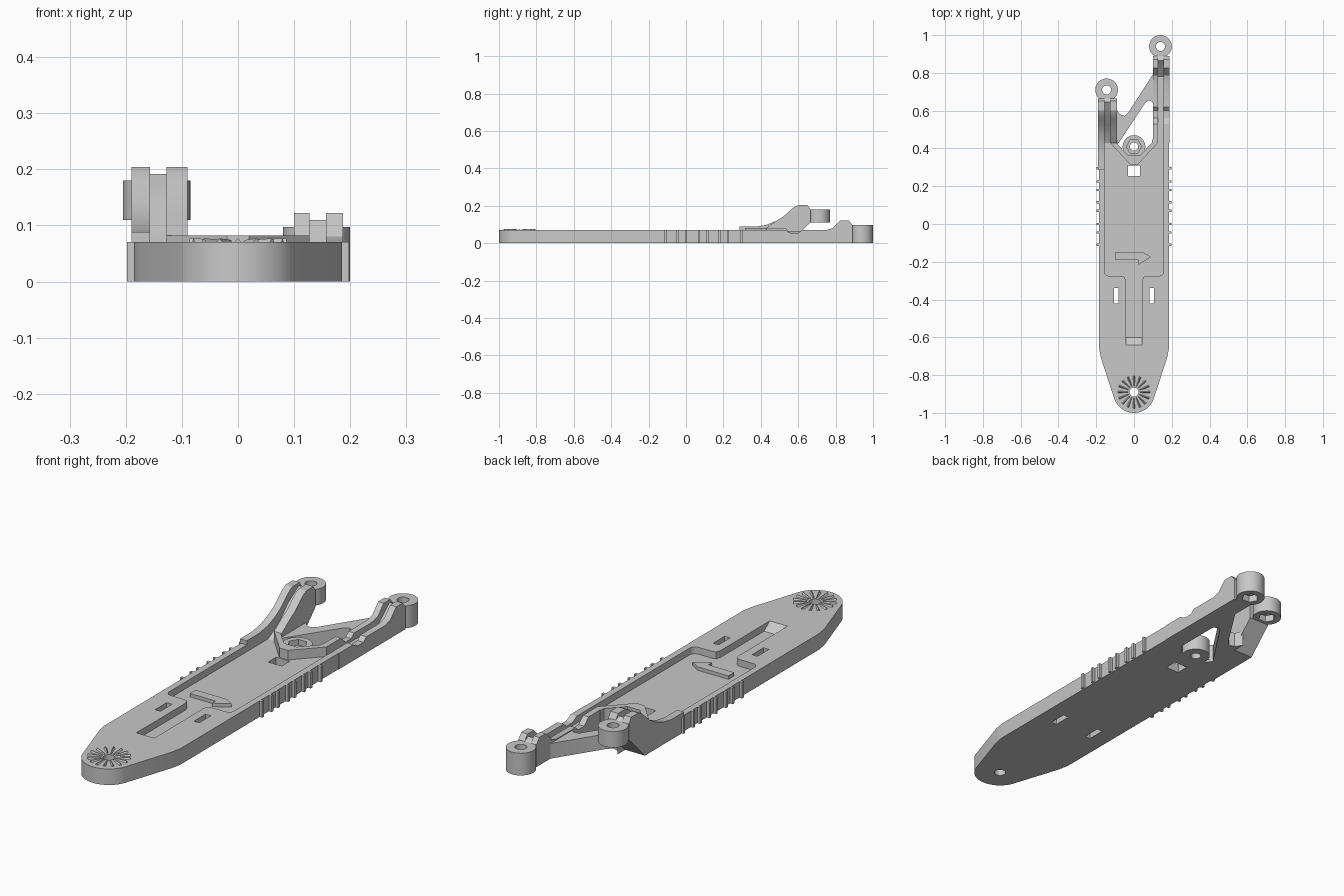
import bpy, bmesh
from math import sin, cos, pi, radians
from mathutils import Matrix

if "Cube" in bpy.data.objects:
    bpy.data.objects.remove(bpy.data.objects["Cube"])

grey = bpy.data.materials.new("light_grey")
grey.use_nodes = True
grey.diffuse_color = (0.58, 0.58, 0.58, 1)
grey.node_tree.nodes["Principled BSDF"].inputs["Base Color"].default_value = grey.diffuse_color


def finish(name, bm):
    bmesh.ops.recalc_face_normals(bm, faces=bm.faces)
    me = bpy.data.meshes.new(name)
    bm.to_mesh(me)
    bm.free()
    me.materials.append(grey)
    ob = bpy.data.objects.new(name, me)
    bpy.context.collection.objects.link(ob)
    return ob


def extrude(bm, points, offset):
    face = bm.faces.new([bm.verts.new(p) for p in points])
    new = bmesh.ops.extrude_face_region(bm, geom=[face])["geom"]
    verts = [v for v in new if isinstance(v, bmesh.types.BMVert)]
    bmesh.ops.translate(bm, verts=verts, vec=offset)


def slab(name, outline, z0, z1):
    """Plan outline raised from z0 to z1."""
    bm = bmesh.new()
    extrude(bm, [(x, y, z0) for x, y in outline], (0, 0, z1 - z0))
    return finish(name, bm)


def strip(name, x0, x1, profile):
    """Side profile (y, z) carried across from x0 to x1."""
    bm = bmesh.new()
    extrude(bm, [(x0, y, z) for y, z in profile], (x1 - x0, 0, 0))
    return finish(name, bm)


def ring(x, y, r, n=48, start=0, sweep=2 * pi, closed=True):
    steps = n if closed else n - 1
    return [(x + r * cos(start + sweep * i / steps), y + r * sin(start + sweep * i / steps))
            for i in range(n)]


def rect(x, y, w, h):
    return [(x - w, y - h), (x + w, y - h), (x + w, y + h), (x - w, y + h)]


def cut(ob, *cutters):
    for c in cutters:
        mod = ob.modifiers.new("cut", "BOOLEAN")
        mod.operation, mod.solver, mod.object = "DIFFERENCE", "EXACT", c
        dg = bpy.context.evaluated_depsgraph_get()
        me = bpy.data.meshes.new_from_object(ob.evaluated_get(dg))
        ob.modifiers.clear()
        ob.data = me
        bpy.data.objects.remove(c)


def mirror(half):
    """Close a right-hand half outline with its mirror image."""
    return half + [(-x, y) for x, y in reversed(half) if x]


TOP, FLOOR = 0.07, 0.04

# Long body with a rounded nose and a V-shaped rear edge
nose = ring(0, -0.89, 0.11, 19, radians(-90), radians(70), closed=False)
nose[0] = (0, -1)
body = slab("body_plate", mirror(nose + [(0.175, -0.71), (0.185, -0.66), (0.185, 0.43),
                                         (0.095, 0.43), (0.03, 0.36)]), 0, TOP)

# Sunken tray with a narrow channel toward the nose
corner = ring(0.132, -0.25, 0.025, 6, radians(-90), radians(90), closed=False)
tray = slab("tray_cutter", mirror([(0.043, -0.64), (0.043, -0.3), (0.05, -0.28), (0.065, -0.275)]
                                  + corner + [(0.157, 0.45), (0.127, 0.45), (0.127, 0.43),
                                              (0.02, 0.315)]), FLOOR, 0.2)
cut(body, tray,
    slab("window_cutter", rect(0, 0.283, 0.033, 0.028), -0.1, 0.2),
    slab("slot_cutter", rect(0.094, -0.38, 0.013, 0.04), -0.1, 0.2),
    slab("slot_cutter", rect(-0.094, -0.38, 0.013, 0.04), -0.1, 0.2),
    slab("nose_hole_cutter", ring(0, -0.89, 0.024), -0.1, 0.2))
strip("channel_ramp", -0.043, 0.043, [(-0.64, FLOOR), (-0.64, TOP), (-0.6, FLOOR)])

# Half-arrow marker on the tray floor
slab("direction_arrow", [(-0.1, -0.15), (0.05, -0.15), (0.09, -0.175), (0.025, -0.215),
                         (0.025, -0.19), (-0.1, -0.19)], FLOOR - 0.005, 0.055)

# Ring of radial teeth on the nose
bm = bmesh.new()
for i in range(16):
    before = set(bm.verts)
    extrude(bm, [(0.032, -0.004, 0.066), (0.032, 0.004, 0.066), (0.032, 0, 0.074)], (0.054, 0, 0))
    new = [v for v in bm.verts if v not in before]
    for v in new:
        if v.co.x > 0.05:
            v.co.y *= 2.4
            v.co.z += 0.003 if v.co.z > TOP else 0
    bmesh.ops.transform(bm, verts=new, matrix=Matrix.Translation((0, -0.89, 0))
                        @ Matrix.Rotation(i * pi / 8, 4, "Z"))
finish("nose_teeth", bm)

# Grip ribs along both edges
bm = bmesh.new()
for side in (-1, 1):
    for y in (-0.11, -0.045, 0, 0.07, 0.115, 0.18, 0.225, 0.295):
        extrude(bm, [(px, py, 0) for px, py in rect(side * 0.19, y, 0.008, 0.006)], (0, 0, TOP))
finish("grip_ribs", bm)

# Raised V wall around the hub
slab("v_wall", mirror([(0.02, 0.315), (0.127, 0.43), (0.127, 0.45), (0.098, 0.45),
                       (0.095, 0.43), (0.03, 0.362)]), 0.01, 0.082)

# Hub with a hexagonal nut seat
hub = slab("hub", ring(0, 0.41, 0.06), 0, TOP)
cut(hub, slab("hub_hole_cutter", ring(0, 0.41, 0.022), -0.1, 0.2),
    slab("hub_nut_cutter", ring(0, 0.41, 0.04, 6), 0.045, 0.2))

# Diagonal brace between the arms
slab("diagonal_brace", [(-0.095, 0.42), (-0.095, 0.61), (-0.075, 0.58), (-0.05, 0.572),
                        (-0.03, 0.59), (0.105, 0.8), (0.105, 0.62), (0.098, 0.645),
                        (0.08, 0.655), (0.06, 0.642), (-0.08, 0.43)], 0, 0.066)

# Left arm, low and long, with a central groove
low_end = [(0.62, 0.07), (0.75, 0.07), (0.785, 0.08), (0.825, 0.122), (0.87, 0.122),
           (0.89, 0.097), (0.89, 0)]
dip = [(0.56, 0.053), (0.6, 0.053)]
strip("left_arm_outer_wall", 0.157, 0.187, [(0.43, 0), (0.43, TOP), (0.53, TOP)] + dip + low_end)
strip("left_arm_inner_wall", 0.1, 0.127, [(0.43, 0), (0.43, 0.082), (0.53, 0.082)] + dip + low_end)
strip("left_arm_groove", 0.127, 0.157, [(0.43, 0), (0.43, FLOOR), (0.78, FLOOR), (0.82, 0.07),
                                        (0.865, 0.11), (0.89, 0.097), (0.89, 0)])

# Right arm, sweeping upward, with a central groove
under = [(0.665, 0.11), (0.555, 0)]
rise = [(0.43, 0.098), (0.48, 0.118), (0.52, 0.142), (0.56, 0.178), (0.58, 0.194),
        (0.6, 0.204), (0.65, 0.204), (0.665, 0.18)]
strip("right_arm_outer_wall", -0.19, -0.157,
      [(0.285, 0), (0.285, 0.088), (0.37, 0.088)] + rise + under)
strip("right_arm_inner_wall", -0.127, -0.09, [(0.43, 0), (0.43, 0.082)] + rise[1:] + under)
strip("right_arm_groove", -0.157, -0.127,
      [(0.43, 0), (0.43, FLOOR), (0.47, 0.06), (0.52, 0.095), (0.57, 0.145), (0.61, 0.17),
       (0.645, 0.192), (0.665, 0.18)] + under)

# Round mounting eyes with nut seats underneath
for name, x, y, z0, z1 in (("left_eye", 0.14, 0.94, 0, 0.097),
                           ("right_eye", -0.145, 0.71, 0.11, 0.18)):
    eye = slab(name, ring(x, y, 0.06), z0, z1)
    cut(eye, slab("eye_hole_cutter", ring(x, y, 0.024), z0 - 0.1, z1 + 0.1),
        slab("eye_nut_cutter", ring(x, y, 0.036, 6), z0 - 0.1, z0 + 0.03))

# Smooth the rounded walls while keeping hard edges
for ob in bpy.context.collection.objects:
    if ob.type == "MESH" and ob.data.materials and ob.data.materials[0] == grey:
        bpy.ops.object.select_all(action="DESELECT")
        ob.select_set(True)
        bpy.context.view_layer.objects.active = ob
        bpy.ops.object.shade_smooth_by_angle(angle=radians(25))
